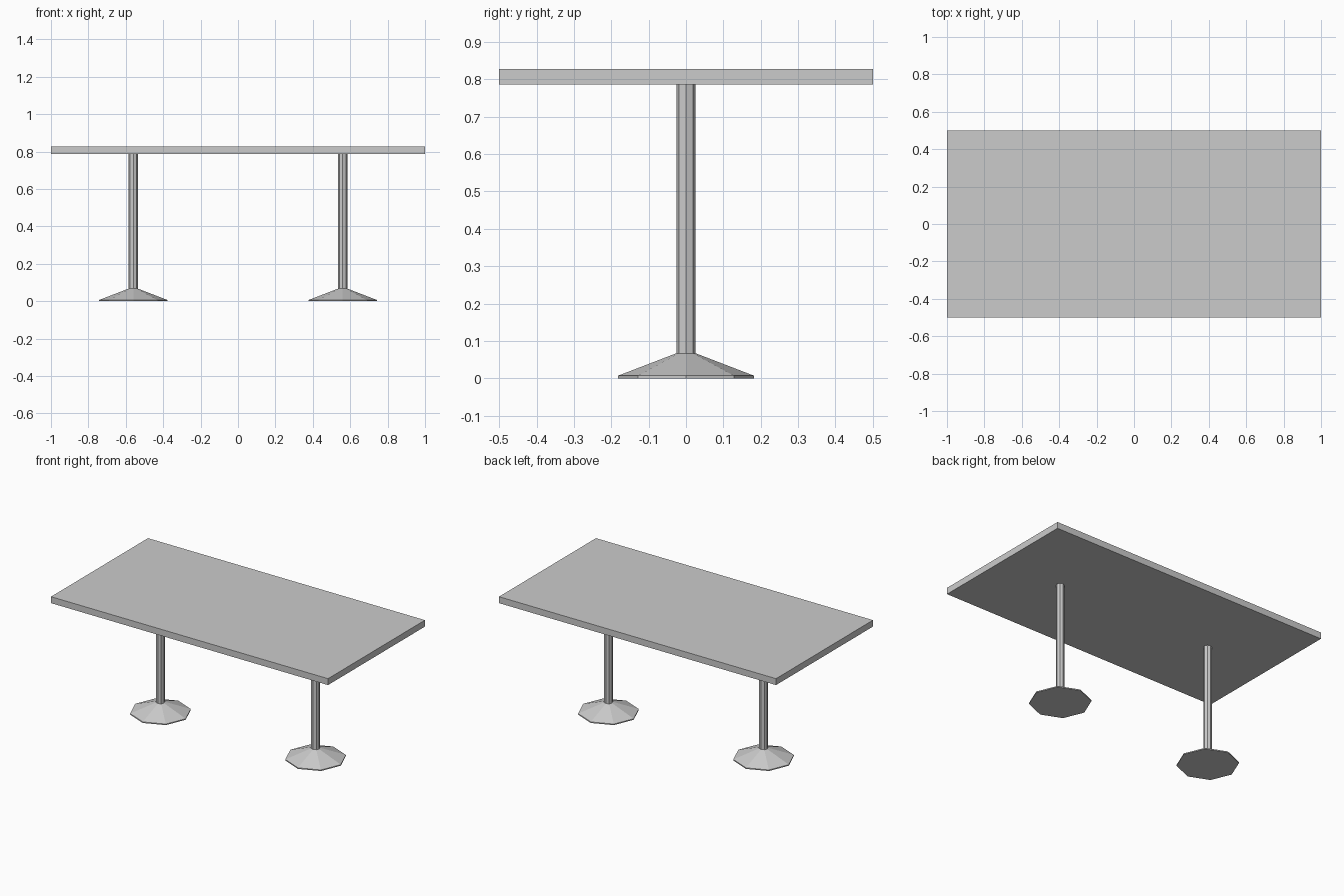
import bpy, bmesh
from math import cos, sin, pi

if "Cube" in bpy.data.objects:
    bpy.data.objects.remove(bpy.data.objects["Cube"])

SIDES = 8
LEG_X = 0.56
POLE_R = 0.026


def add_object(name, bm):
    bmesh.ops.recalc_face_normals(bm, faces=bm.faces)
    mesh = bpy.data.meshes.new(name)
    bm.to_mesh(mesh)
    bm.free()
    obj = bpy.data.objects.new(name, mesh)
    bpy.context.collection.objects.link(obj)
    return obj


def lathe(name, x, profile):
    """Capped flat-sided solid from (radius, height) rings."""
    bm = bmesh.new()
    rings = [[bm.verts.new((x + r * cos(2 * pi * i / SIDES),
                            r * sin(2 * pi * i / SIDES), z))
              for i in range(SIDES)] for r, z in profile]
    for low, high in zip(rings, rings[1:]):
        for i in range(SIDES):
            j = (i + 1) % SIDES
            bm.faces.new((low[i], low[j], high[j], high[i]))
    bm.faces.new(rings[0])
    bm.faces.new(rings[-1])
    return add_object(name, bm)


# Table top slab
bm = bmesh.new()
bmesh.ops.create_cube(bm, size=1)
bmesh.ops.scale(bm, vec=(2, 1, 0.042), verts=bm.verts)
bmesh.ops.translate(bm, vec=(0, 0, 0.807), verts=bm.verts)
add_object("table_top", bm)

# Two pedestal legs: conical foot and octagonal pole
for side, x in (("left", -LEG_X), ("right", LEG_X)):
    lathe(side + "_foot", x, [(0.182, 0), (0.182, 0.007), (POLE_R, 0.067)])
    lathe(side + "_pole", x, [(POLE_R, 0.067), (POLE_R, 0.786)])
